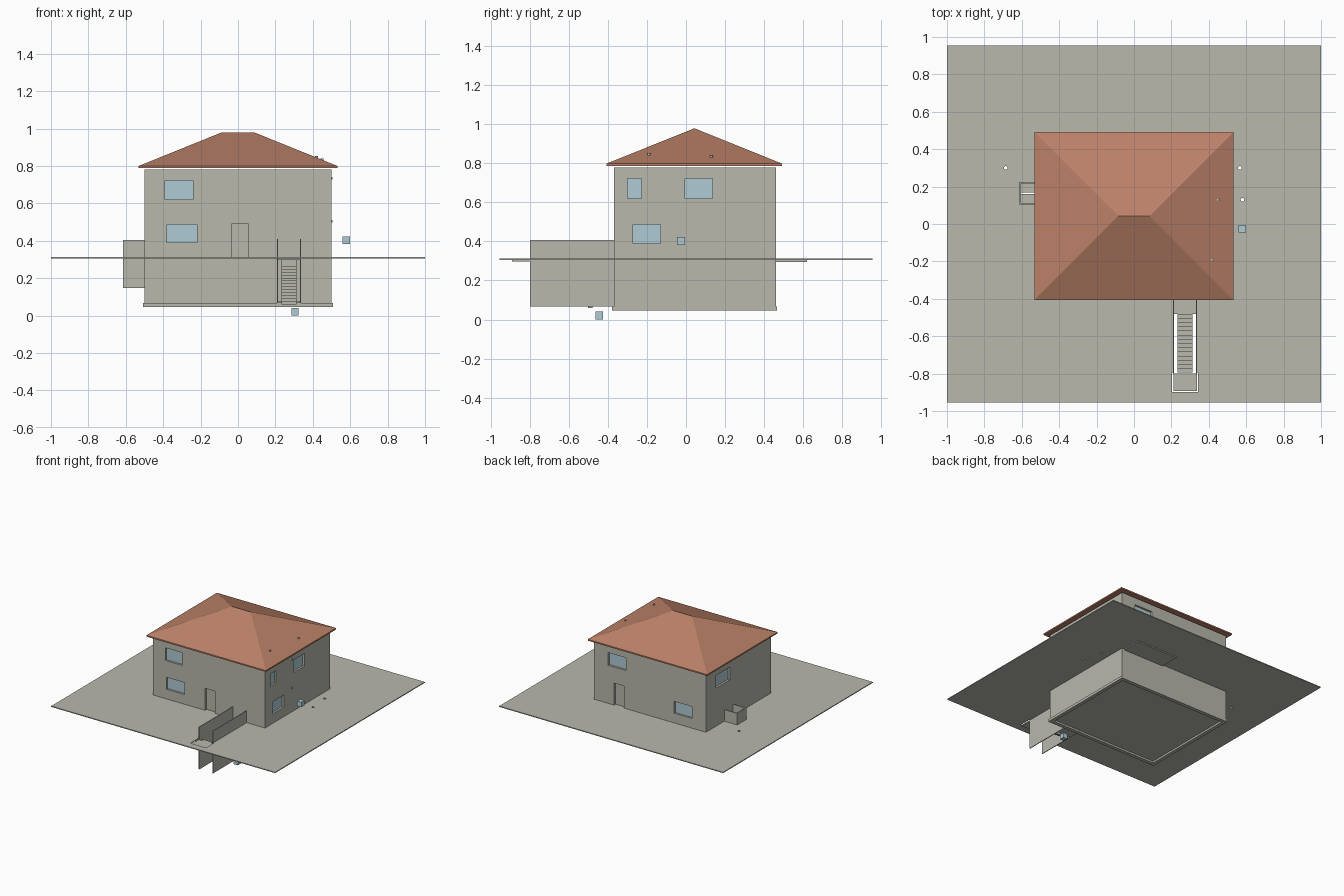
import bpy, bmesh
from mathutils import Matrix, Vector

if "Cube" in bpy.data.objects:
    bpy.data.objects.remove(bpy.data.objects["Cube"])


def material(name, rgb):
    m = bpy.data.materials.new(name)
    m.use_nodes = True
    m.diffuse_color = (*rgb, 1)
    m.node_tree.nodes["Principled BSDF"].inputs["Base Color"].default_value = (*rgb, 1)
    return m


GREY = material("concrete grey", (0.48, 0.48, 0.42))
TILE = material("terracotta roof", (0.50, 0.22, 0.14))
BLUE = material("pale blue glass", (0.43, 0.60, 0.66))


def finish(name, bm, mat):
    bmesh.ops.recalc_face_normals(bm, faces=bm.faces)
    mesh = bpy.data.meshes.new(name)
    bm.to_mesh(mesh)
    bm.free()
    mesh.materials.append(mat)
    ob = bpy.data.objects.new(name, mesh)
    bpy.context.collection.objects.link(ob)
    return ob


def add_box(bm, x, y, z):
    """Box from three (low, high) ranges."""
    size = [b - a for a, b in (x, y, z)]
    mid = Vector([(a + b) / 2 for a, b in (x, y, z)])
    bmesh.ops.create_cube(bm, size=1, matrix=Matrix.Translation(mid) @ Matrix.Diagonal((*size, 1)))


def boxes(name, mat, *ranges):
    bm = bmesh.new()
    for r in ranges:
        add_box(bm, *r)
    return finish(name, bm, mat)


def pipe(name, x, y, low, high, r, mat):
    bm = bmesh.new()
    bmesh.ops.create_cone(bm, cap_ends=True, segments=12, radius1=r, radius2=r, depth=high - low,
                          matrix=Matrix.Translation((x, y, (low + high) / 2)))
    return finish(name, bm, mat)


def cut(target, cutter):
    """Subtract the cutter from the target, then discard it."""
    mod = target.modifiers.new("cut", 'BOOLEAN')
    mod.object, mod.operation, mod.solver = cutter, 'DIFFERENCE', 'EXACT'
    bpy.context.view_layer.objects.active = target
    bpy.ops.object.modifier_apply(modifier=mod.name)
    bpy.data.objects.remove(cutter)


# House limits and floor levels
X, FRONT, BACK = 0.5, -0.37, 0.46
GROUND, DEEP = 0.312, 0.02
UPPER, LOWER, DOOR = (0.62, 0.722), (0.39, 0.486), (GROUND, 0.49)

# Openings: wall side, range along the wall, height range, glazed
openings = [
    ("front", (-0.39, -0.24), UPPER, True), ("front", (-0.38, -0.22), LOWER, True),
    ("front", (-0.035, 0.055), DOOR, False),
    ("back", (0.213, 0.374), UPPER, True), ("back", (-0.376, -0.215), LOWER, True),
    ("back", (0.23, 0.32), DOOR, False),
    ("left", (-0.30, -0.228), UPPER, True), ("left", (-0.005, 0.135), UPPER, True),
    ("left", (-0.272, -0.13), LOWER, True),
    ("right", (0.155, 0.33), UPPER, True),
]


def wall_ranges(side, along, z, inner, outer):
    """Box at a wall, running from inner depth to outer projection."""
    plane, sign = {"front": (FRONT, -1), "back": (BACK, 1), "left": (X, 1), "right": (-X, -1)}[side]
    across = tuple(sorted((plane - sign * inner, plane + sign * outer)))
    return (along, across, z) if side in ("front", "back") else (across, along, z)


# Walls with recessed windows and doors
walls = boxes("house_walls", GREY, ((-X, X), (FRONT, BACK), (0.065, 0.78)))
cut(walls, boxes("opening_cutter", GREY, *[wall_ranges(s, a, z, DEEP, 0.05) for s, a, z, g in openings]))
boxes("window_panes", BLUE, *[wall_ranges(s, a, z, DEEP + 0.002, 0.004 - DEEP)
                              for s, a, z, g in openings if g])

# Strip footing
fx, fy0, fy1, fw, fz = 0.507, -0.38, 0.467, 0.03, (0.045, 0.066)
footing = boxes("footing", GREY, ((-fx, fx), (fy0, fy1), fz))
cut(footing, boxes("footing_cutter", GREY, ((fw - fx, fx - fw), (fy0 + fw, fy1 - fw), (0, 0.06))))

# Hipped roof with a thin eave
bm = bmesh.new()
add_box(bm, (-0.533, 0.533), (-0.407, 0.492), (0.788, 0.799))
top = [f for f in bm.faces if f.normal.z > 0.9]
hip = bmesh.ops.extrude_face_region(bm, geom=top)
bmesh.ops.delete(bm, geom=top, context='FACES_ONLY')
for v in [g for g in hip["geom"] if isinstance(g, bmesh.types.BMVert)]:
    v.co = (0.085 if v.co.x > 0 else -0.085, 0.043, 0.98)
bmesh.ops.remove_doubles(bm, verts=bm.verts, dist=0.0001)
finish("hip_roof", bm, TILE)
for x, y, z in ((0.45, 0.13, 0.825), (0.42, -0.19, 0.838)):
    pipe("roof_vent", x, y, z, z + 0.016, 0.008, GREY)

# Ground sheet with stair, landing and light well openings
ground = boxes("ground_sheet", GREY, ((-1, 1), (-0.955, 0.955), (0.305, GROUND)))
cut(ground, boxes("stair_cutter", GREY, ((0.212, 0.334), (-0.81, -0.36), (0.2, 0.4))))
cut(ground, boxes("landing_cutter", GREY, ((0.203, 0.343), (-0.897, -0.795), (0.2, 0.4))))
cut(ground, boxes("well_cutter", GREY, ((-0.605, -0.49), (0.113, 0.217), (0.2, 0.4))))
for x, y in ((0.565, 0.30), (0.58, 0.13), (-0.685, 0.30)):
    cut(ground, pipe("drain_cutter", x, y, 0.2, 0.4, 0.01, GREY))

# Outside stair: side walls, treads and landings
boxes("stair_walls", GREY, *[((x - 0.003, x + 0.003), (-0.8, FRONT), (0.066, 0.408)) for x in (0.212, 0.334)])
STEPS = 14
run, rise = 0.315 / STEPS, 0.22 / STEPS
boxes("stair_steps", GREY, *[((0.233, 0.312), (-0.795 + i * run, -0.795 + (i + 1) * run),
                              (0.278 - (i + 1) * rise, 0.302 - i * rise)) for i in range(STEPS)])
boxes("stair_bottom_landing", GREY, ((0.212, 0.334), (-0.48, FRONT), (0.066, 0.076)))
boxes("stair_top_landing", GREY, ((0.21, 0.336), (-0.892, -0.798), (0.298, 0.306)))
boxes("back_door_slab", GREY, ((0.11, 0.48), (BACK, 0.62), (0.296, 0.306)))

# Light well: three thin walls and a split floor
boxes("light_well", GREY,
      ((-0.615, -0.605), (0.105, 0.225), (0.146, 0.405)),
      ((-0.605, -X), (0.105, 0.113), (0.146, 0.405)),
      ((-0.605, -X), (0.217, 0.225), (0.146, 0.405)),
      ((-0.605, -X), (0.113, 0.161), (0.146, 0.152)),
      ((-0.605, -X), (0.169, 0.217), (0.146, 0.152)))

# Service boxes and small wall brackets
boxes("service_box", BLUE, ((0.56, 0.598), (-0.045, -0.005), (0.382, 0.422)))
boxes("sump_box", BLUE, ((0.287, 0.324), (-0.465, -0.425), (0, 0.04)))
boxes("wall_brackets", GREY, *[((X, X + 0.005), (y - 0.008, y + 0.008), (z - 0.007, z + 0.007))
                               for y, z in ((-0.02, 0.735), (-0.02, 0.505))])
